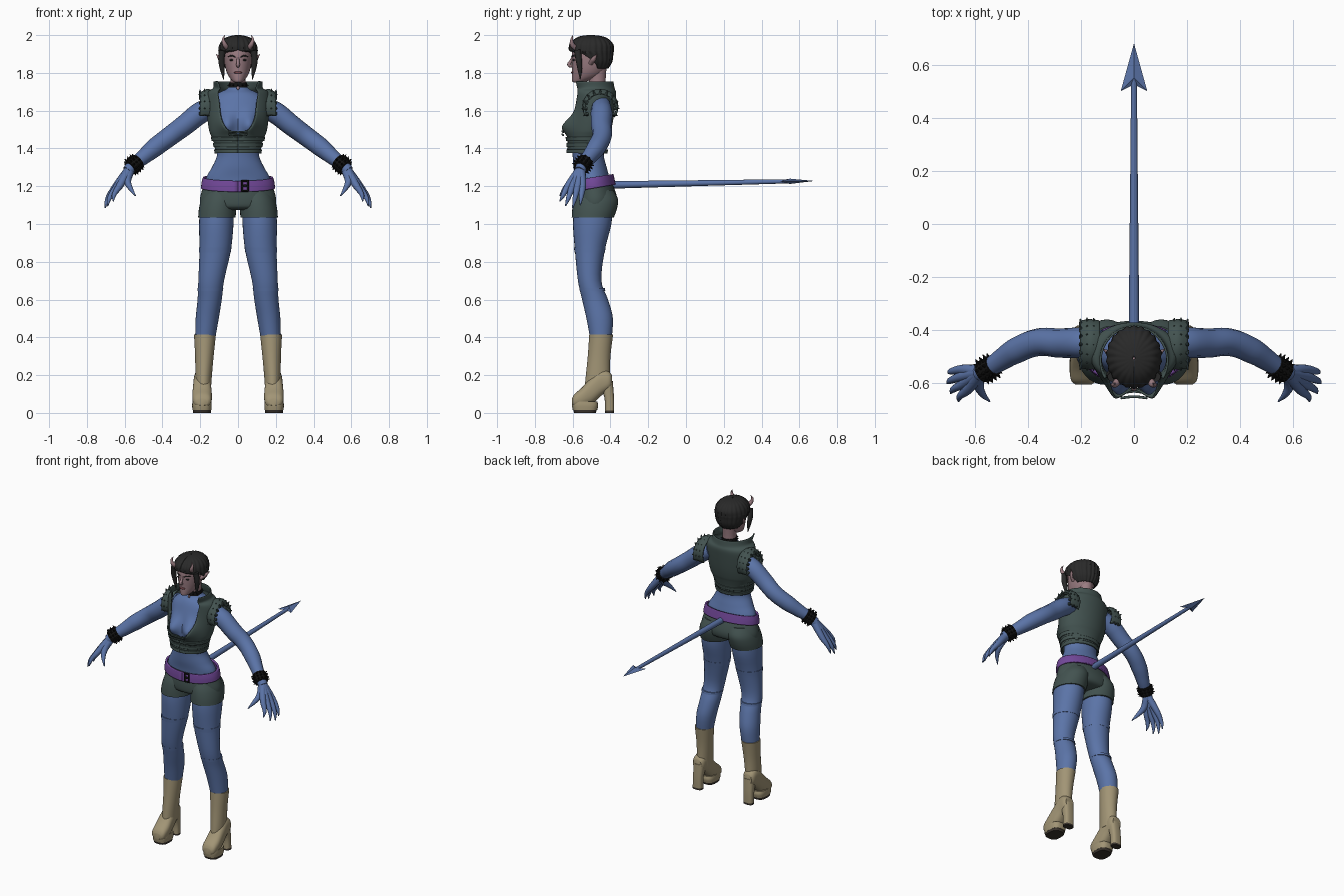
import bpy, bmesh, math
from mathutils import Vector

cube = bpy.data.objects.get("Cube")
if cube:
    bpy.data.objects.remove(cube)


def material(name, r, g, b):
    m = bpy.data.materials.new(name)
    m.use_nodes = True
    m.diffuse_color = (r, g, b, 1)
    bsdf = next(n for n in m.node_tree.nodes if n.type == 'BSDF_PRINCIPLED')
    bsdf.inputs["Base Color"].default_value = (r, g, b, 1)
    return m


SKIN = material("blue skin", .105, .175, .39)
FACE = material("mauve skin", .32, .2, .22)
CLOTH = material("grey green cloth", .055, .085, .08)
TAN = material("tan leather", .36, .3, .18)
PURPLE = material("purple leather", .17, .065, .32)
HAIR = material("dark hair", .022, .022, .022)
BLACK = material("black leather", .006, .006, .006)
LIP = material("rose lips", .2, .07, .08)
SOLE = material("dark sole", .04, .032, .025)


def finish(name, bm, mat):
    bmesh.ops.recalc_face_normals(bm, faces=bm.faces)
    me = bpy.data.meshes.new(name)
    bm.to_mesh(me)
    bm.free()
    me.materials.append(mat)
    ob = bpy.data.objects.new(name, me)
    bpy.context.collection.objects.link(ob)
    return ob


def spline(rows, t):
    """Catmull-Rom through equal-length rows, t counted in rows."""
    i = min(int(t), len(rows) - 2)
    f = t - i
    a, b, c, d = (rows[max(0, min(len(rows) - 1, i + k))] for k in (-1, 0, 1, 2))
    return [.5 * (2 * q + (r - p) * f + (2 * p - 5 * q + 4 * r - s) * f * f
                  + (3 * q - p - 3 * r + s) * f ** 3) for p, q, r, s in zip(a, b, c, d)]


def loft(name, rows, mat, axis='z', sheet=0, n=32, sub=4, power=1, bump=None, groove=0, tilt=0):
    """Rows: position, centre u, half width u, v low, v high, opening in degrees."""
    bm = bmesh.new()
    rows = [tuple(r) + (0,) * (6 - len(r)) for r in rows]
    rings = []
    for j in range((len(rows) - 1) * sub + 1):
        p, uc, ru, v0, v1, gap = spline(rows, j / sub)
        gap = math.radians(max(0, gap))
        ring = []
        for k in range(n + 1 if sheet else n):
            a = gap + (2 * math.pi - 2 * gap) * k / n
            g = 1 + groove * math.cos(22 * a)
            s, c = (math.copysign(abs(w) ** power, w) for w in (math.sin(a), math.cos(a)))
            u, v = uc + ru * g * s, (v0 + v1) / 2 - (v1 - v0) / 2 * g * c
            if bump and c > 0:
                v -= bump(u, p) * min(1, 2 * c)
            q = p + tilt * (v - v0)
            ring.append(bm.verts.new({'z': (u, v, q), 'x': (q, u, v), 'y': (u, q, v)}[axis]))
        rings.append(ring)
    for r, s in zip(rings, rings[1:]):
        for k in range(n):
            m = (k + 1) % len(r)
            bm.faces.new((r[k], r[m], s[m], s[k]))
    if not sheet:
        bm.faces.new(rings[0])
        bm.faces.new(rings[-1])
    ob = finish(name, bm, mat)
    if sheet:
        mod = ob.modifiers.new("thickness", 'SOLIDIFY')
        mod.thickness, mod.offset = sheet, 0
    return ob


def tube(name, pts, mat):
    """Tapered smooth tube through x, y, z, radius points."""
    cu = bpy.data.curves.new(name, 'CURVE')
    cu.dimensions, cu.bevel_depth, cu.bevel_resolution = '3D', 1, 4
    cu.resolution_u, cu.use_fill_caps = 6, True
    sp = cu.splines.new('BEZIER')
    sp.bezier_points.add(len(pts) - 1)
    for b, (x, y, z, r) in zip(sp.bezier_points, pts):
        b.co, b.radius = (x, y, z), r
        b.handle_left_type = b.handle_right_type = 'AUTO'
    cu.materials.append(mat)
    ob = bpy.data.objects.new(name, cu)
    bpy.context.collection.objects.link(ob)
    return ob


def ball(name, loc, size, mat):
    bm = bmesh.new()
    bmesh.ops.create_uvsphere(bm, u_segments=16, v_segments=10, radius=1)
    ob = finish(name, bm, mat)
    ob.location, ob.scale = loc, size
    return ob


def spikes(name, places, r, h, mat):
    """Small cones at (position, direction) pairs, joined in one mesh."""
    bm = bmesh.new()
    for loc, d in places:
        m = Vector(d).to_track_quat('Z', 'Y').to_matrix().to_4x4()
        m.translation = Vector(loc)
        bmesh.ops.create_cone(bm, cap_ends=True, segments=8, radius1=r, radius2=r * .15, depth=h, matrix=m)
    return finish(name, bm, mat)


def bust(x, z):
    return .055 * math.exp(-((abs(x) - .062) / .045) ** 2 - ((z - 1.525) / .055) ** 2)


# Torso, neck and head
loft("torso", [(1.17, 0, .17, -.58, -.4), (1.24, 0, .17, -.585, -.405), (1.3, 0, .138, -.595, -.42),
               (1.36, 0, .112, -.6, -.435), (1.42, 0, .114, -.605, -.43), (1.5, 0, .135, -.6, -.42),
               (1.58, 0, .145, -.588, -.4), (1.65, 0, .145, -.565, -.395), (1.69, 0, .11, -.545, -.4),
               (1.715, 0, .06, -.52, -.415), (1.74, 0, .043, -.515, -.425)], SKIN, n=64, sub=6, bump=bust)
loft("neck", [(1.73, 0, .042, -.515, -.425), (1.77, 0, .041, -.515, -.425), (1.84, 0, .045, -.53, -.42)], FACE)
loft("head", [(1.75, 0, .018, -.595, -.55), (1.757, 0, .03, -.603, -.52), (1.78, 0, .048, -.604, -.46),
              (1.81, 0, .062, -.603, -.43), (1.85, 0, .071, -.605, -.41), (1.9, 0, .075, -.604, -.405),
              (1.95, 0, .07, -.59, -.41), (1.98, 0, .045, -.56, -.44)], FACE)
tube("nose", [(0, -.598, 1.885, .006), (0, -.611, 1.86, .008), (0, -.619, 1.843, .01), (0, -.603, 1.834, .008)], FACE)
ball("lips", (0, -.6, 1.802), (.021, .009, .007), LIP)
loft("hair", [(1.825, 0, .066, -.56, -.415, 105), (1.86, 0, .088, -.58, -.395, 90), (1.9, 0, .098, -.602, -.39, 62),
              (1.912, 0, .1, -.612, -.388, 30), (1.922, 0, .1, -.615, -.388), (1.95, 0, .094, -.612, -.39),
              (1.978, 0, .073, -.585, -.415), (1.992, 0, .04, -.555, -.45), (1.998, 0, .004, -.51, -.5)],
     HAIR, sheet=.006, n=110, groove=.025)
loft("choker", [(1.722, 0, .05, -.524, -.416), (1.748, 0, .047, -.522, -.42)], BLACK)
ring = [i * math.pi / 6 for i in range(12)]
spikes("choker_studs", [((.05 * math.sin(a), -.47 - .055 * math.cos(a), 1.735), (math.sin(a), -math.cos(a), 0))
                        for a in ring], .006, .014, BLACK)
ball("choker_pendant", (0, -.53, 1.72), (.008, .004, .01), FACE)

# Sleeveless open vest with collar and raised hems
loft("vest", [(1.395, 0, .118, -.625, -.425), (1.43, 0, .124, -.622, -.42), (1.475, 0, .142, -.617, -.408),
              (1.5, 0, .15, -.615, -.4, 22), (1.56, 0, .158, -.61, -.388, 34), (1.65, 0, .165, -.6, -.377, 37),
              (1.695, 0, .158, -.6, -.374, 42), (1.718, 0, .128, -.61, -.382, 48),
              (1.755, 0, .126, -.645, -.388, 60)], CLOTH, sheet=.008, n=72, bump=bust)
for i, (z, r) in enumerate([(1.385, .121), (1.418, .127), (1.45, .137)]):
    loft("vest_hem_%d" % i, [(z - .01, 0, r - .001, -.63, -.419), (z + .01, 0, r + .003, -.629, -.416)],
         CLOTH, sheet=.007, n=48, bump=bust)
for z in (1.475, 1.49):
    tube("vest_lace", [(-.05, -.655, z, .005), (0, -.65, z - .004, .005), (.05, -.655, z, .005)], CLOTH)

# Shorts and slanted belt
loft("shorts", [(1.075, 0, .15, -.56, -.42), (1.09, 0, .195, -.59, -.375), (1.13, 0, .202, -.596, -.364),
                (1.18, 0, .19, -.592, -.376), (1.225, 0, .175, -.588, -.395)], CLOTH, n=48)
loft("belt", [(1.17, 0, .19, -.602, -.378), (1.2, 0, .187, -.601, -.384), (1.228, 0, .18, -.598, -.39)],
     PURPLE, sheet=.012, n=48, tilt=.17)
for x in (.022, .052):
    tube("buckle_side", [(x, -.607, 1.172, .005), (x, -.605, 1.232, .005)], BLACK)
for z in (1.175, 1.228):
    tube("buckle_bar", [(.022, -.607, z, .005), (.052, -.605, z, .005)], BLACK)
ball("buckle_pin", (.037, -.607, 1.202), (.014, .005, .007), BLACK)

# Straight tail with an arrow tip
tube("tail", [(0, -.4, 1.207, .02), (0, -.1, 1.213, .017), (0, .2, 1.219, .014), (0, .54, 1.226, .011)], SKIN)
bm = bmesh.new()
tip, left, notch, right, top, low = (bm.verts.new(p) for p in [
    (0, .68, 1.228), (-.05, .5, 1.226), (0, .525, 1.226), (.05, .5, 1.226), (0, .55, 1.24), (0, .55, 1.212)])
for apex in (top, low):
    for a, b in ((tip, left), (left, notch), (notch, right), (right, tip)):
        bm.faces.new((a, b, apex))
finish("tail_tip", bm, SKIN)

# Everything that comes in pairs
for s, side in ((1, "left"), (-1, "right")):
    def tubes(name, pts, mat):
        return tube(side + "_" + name, [(s * x, y, z, r) for x, y, z, r in pts], mat)

    def part(name, rows, mat, **kw):
        return loft(side + "_" + name, [(z, s * c, *rest) for z, c, *rest in rows], mat, **kw)

    # Head details
    ball(side + "_eye", (s * .033, -.594, 1.868), (.013, .006, .005), HAIR)
    tubes("brow", [(.014, -.605, 1.884, .003), (.034, -.598, 1.891, .004), (.054, -.578, 1.886, .002)], HAIR)
    tubes("horn", [(.05, -.575, 1.925, .015), (.07, -.602, 1.95, .013), (.078, -.605, 1.975, .008),
                   (.07, -.598, 2, .001)], FACE)
    tubes("ear", [(.068, -.505, 1.85, .012), (.09, -.49, 1.872, .014), (.117, -.47, 1.9, .001)], FACE)
    tubes("side_lock", [(.082, -.575, 1.92, .018), (.088, -.568, 1.87, .017), (.083, -.562, 1.82, .013),
                        (.076, -.56, 1.765, .002)], HAIR)

    # Arm, hand and spiked bracelet
    tubes("arm", [(.12, -.45, 1.63, .05), (.2, -.447, 1.588, .058), (.28, -.448, 1.525, .055),
                  (.36, -.445, 1.465, .052), (.44, -.475, 1.405, .05), (.5, -.512, 1.355, .041),
                  (.55, -.545, 1.315, .033), (.585, -.563, 1.28, .03)], SKIN)
    for i, (kx, ky, kz, tx, ty, tz) in enumerate([
            (.645, -.548, 1.2, .7, -.56, 1.1), (.65, -.575, 1.195, .703, -.6, 1.085),
            (.642, -.602, 1.195, .69, -.638, 1.095), (.628, -.625, 1.2, .66, -.668, 1.12)]):
        tubes("finger_%d" % i, [(.575, -.558, 1.288, .026), (kx, ky, kz, .019),
                                (kx * .35 + tx * .65 + .008, ky * .4 + ty * .6, kz * .4 + tz * .6, .012),
                                (tx, ty, tz, .003)], SKIN)
    tubes("thumb", [(.575, -.56, 1.28, .026), (.585, -.605, 1.225, .02), (.57, -.64, 1.19, .013),
                    (.543, -.668, 1.15, .003)], SKIN)
    axis = Vector((s * .65, -.43, -.55)).normalized()
    wrist = Vector((s * .55, -.545, 1.315))
    tubes("bracelet", [(abs((wrist + axis * d).x), *(wrist + axis * d)[1:], .042) for d in (-.03, .03)], BLACK)
    u = axis.orthogonal().normalized()
    v = axis.cross(u)
    around = [(u * math.cos(a) + v * math.sin(a), d) for a in ring for d in (-.02, 0, .02)]
    spikes(side + "_bracelet_spikes", [(wrist + axis * d + w * .045, w) for w, d in around], .009, .02, BLACK)

    # Studded shoulder cap
    loft(side + "_shoulder_cap", [(s * .13, -.453, .085, 1.53, 1.7, 55), (s * .165, -.453, .09, 1.53, 1.71, 60),
                                  (s * .2, -.453, .085, 1.525, 1.69, 65)], CLOTH, 'x', sheet=.01)
    studs = []
    for x, r in ((.15, .087), (.175, .088), (.2, .084)):
        for k in range(11):
            a = math.radians(-25 + 23 * k)
            d = Vector((s * .2, math.cos(a), math.sin(a)))
            studs.append(((s * x, -.453 + r * d.y, 1.615 + r * d.z), d))
    spikes(side + "_shoulder_studs", studs, .011, .026, CLOTH)

    # Leg, shorts cuff and stocking bands
    part("shorts_leg", [(1.035, .112, .099, -.605, -.382), (1.08, .108, .099, -.602, -.366),
                        (1.13, .1, .095, -.592, -.36), (1.18, .09, .08, -.57, -.385)], CLOTH)
    part("leg", [(1.1, .112, .088, -.59, -.39), (1, .115, .091, -.598, -.395), (.86, .121, .083, -.588, -.43),
                 (.7, .142, .068, -.572, -.448), (.6, .15, .064, -.55, -.413), (.5, .163, .061, -.527, -.387),
                 (.38, .175, .052, -.505, -.395)], SKIN)
    part("stocking_top", [(.85, .1225, .084, -.59, -.43), (.875, .1205, .086, -.593, -.425)], SKIN)
    part("knee_band", [(.645, .147, .067, -.562, -.427), (.66, .146, .068, -.565, -.43)], SKIN)

    # Platform boot
    part("boot_shaft", [(.15, .183, .042, -.535, -.4), (.2, .182, .044, -.53, -.403), (.3, .178, .049, -.52, -.4),
                        (.415, .175, .058, -.512, -.386)], TAN)
    loft(side + "_boot_foot", [(y, s * .19, r, lo, hi) for y, r, lo, hi in [
        (-.604, .03, .04, .075), (-.59, .046, .03, .1), (-.55, .052, .03, .135), (-.5, .049, .045, .19),
        (-.45, .045, .09, .23), (-.41, .042, .12, .22), (-.392, .03, .135, .2)]], TAN, 'y', power=.8)
    part("boot_platform", [(.016, .191, .05, -.6, -.47), (.04, .191, .052, -.604, -.465),
                           (.06, .191, .05, -.603, -.47)], TAN, power=.7)
    part("boot_sole", [(0, .191, .047, -.592, -.478), (.018, .191, .049, -.598, -.472)], SOLE, power=.7)
    part("boot_heel", [(.01, .192, .033, -.428, -.38), (.08, .191, .033, -.432, -.381),
                       (.17, .187, .038, -.46, -.388)], TAN, power=.7)
    part("heel_tip", [(0, .192, .033, -.428, -.38), (.012, .192, .033, -.428, -.38)], SOLE, power=.7)

# Smooth shading with crisp edges
bpy.ops.object.select_all(action='DESELECT')
for ob in bpy.context.collection.objects:
    if ob.type == 'MESH':
        ob.select_set(True)
        bpy.context.view_layer.objects.active = ob
bpy.ops.object.shade_smooth_by_angle(angle=math.radians(40))
